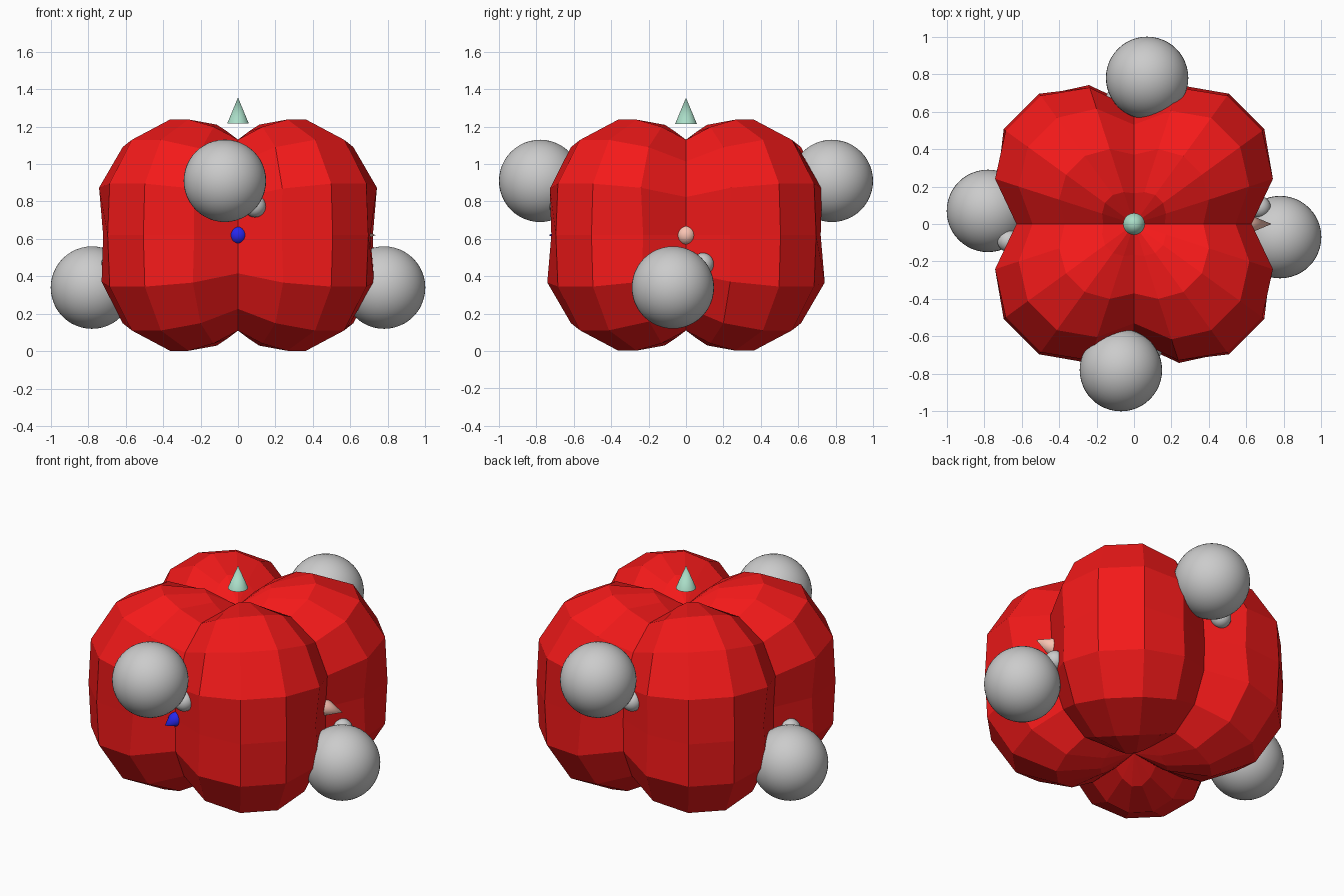
import bpy, bmesh
from math import asin, atan2, degrees, pi
from mathutils import Vector

if "Cube" in bpy.data.objects:
    bpy.data.objects.remove(bpy.data.objects["Cube"])

MID = 0.62


def paint(ob, name, rgb):
    m = bpy.data.materials.new(name)
    m.diffuse_color = (*rgb, 1)
    m.use_nodes = True
    m.node_tree.nodes["Principled BSDF"].inputs["Base Color"].default_value = m.diffuse_color
    ob.data.materials.append(m)


# Lobed body: 20 x 10 sphere pushed to a radius per latitude step,
# given for valley, shoulder and ridge of each quarter lobe
RADII = [(0.63, 0.757, 0.86),
         (0.66, 0.82, 0.89),
         (0.67, 0.80, 0.866),
         (0.63, 0.715, 0.763),
         (0.53, 0.58, 0.62),
         (0.48, 0.48, 0.48)]

# Ball positions, in two-fold symmetry about z
BALLS = [Vector(p) for p in ((0.78, -0.07, 0.34), (-0.78, 0.07, 0.34),
                             (0.07, 0.78, 0.91), (-0.07, -0.78, 0.91))]
NUBS = [(0.67, 0.09, 0.465), (-0.67, -0.09, 0.465),
        (-0.09, 0.67, 0.775), (0.09, -0.67, 0.775)]

bm = bmesh.new()
bmesh.ops.create_uvsphere(bm, u_segments=20, v_segments=10, radius=1)
for v in bm.verts:
    d = v.co.normalized()
    lat = abs(round(degrees(asin(max(-1, min(1, d.z)))) / 18))
    lon = round(degrees(atan2(d.y, d.x)) / 18) % 5
    r = RADII[lat][min(lon, 5 - lon)]
    p = d * r + Vector((0, 0, MID))
    # slight dent where a ball sits
    if any((p - b).length < 0.33 for b in BALLS):
        r -= 0.015
    v.co = d * r + Vector((0, 0, MID))
me = bpy.data.meshes.new("lobed_body")
bm.to_mesh(me)
bm.free()
body = bpy.data.objects.new("lobed_body", me)
bpy.context.collection.objects.link(body)
paint(body, "red", (0.9, 0.01, 0.01))


# Smooth balls and the small nubs beside them
def ball(name, loc, r, seg):
    bpy.ops.mesh.primitive_uv_sphere_add(segments=seg, ring_count=seg // 2, radius=r, location=loc)
    bpy.context.object.name = name
    bpy.ops.object.shade_smooth()


for b, n in zip(BALLS, NUBS):
    ball("ball", b, 0.22, 48)
    ball("nub", n, 0.06, 24)

# Axis pointer cones
for name, d, rot, rgb in (
        ("top_cone", (0, 0, 1), (0, 0, 0), (0.4, 0.72, 0.57)),
        ("right_cone", (1, 0, 0), (0, pi / 2, 0), (0.95, 0.55, 0.45)),
        ("front_cone", (0, -1, 0), (pi / 2, 0, 0), (0.02, 0.02, 0.85))):
    loc = Vector(d) * 0.665 + Vector((0, 0, MID))
    bpy.ops.mesh.primitive_cone_add(vertices=32, radius1=0.058, radius2=0, depth=0.14,
                                    location=loc, rotation=rot)
    ob = bpy.context.object
    ob.name = name
    bpy.ops.object.shade_smooth_by_angle()
    paint(ob, name + "_colour", rgb)
